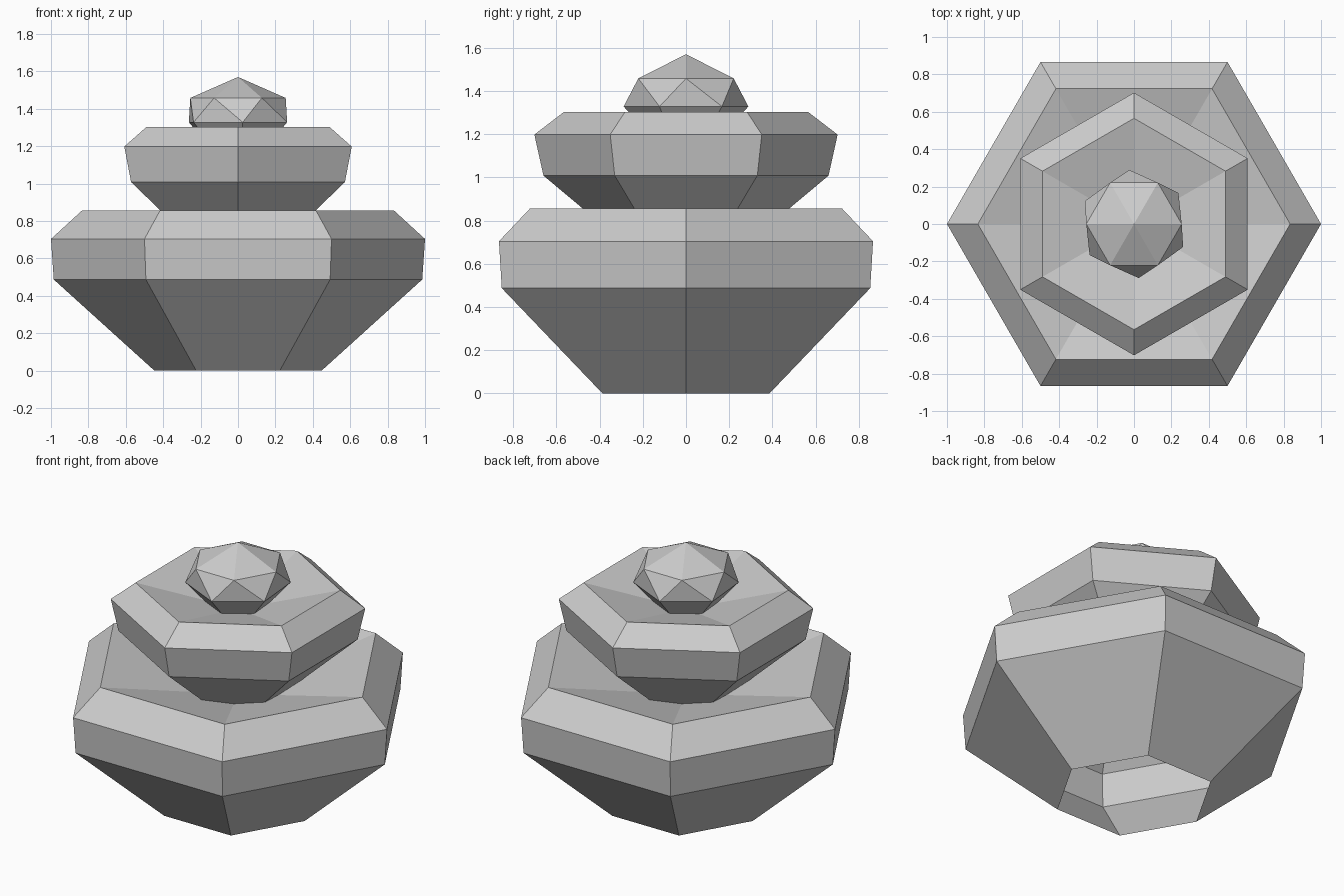
import bpy, bmesh, math

if "Cube" in bpy.data.objects:
    bpy.data.objects.remove(bpy.data.objects["Cube"])

SIDES = 6


def ring(bm, radius, z, angle):
    return [bm.verts.new((radius * math.cos(math.radians(angle) + math.tau * i / SIDES),
                          radius * math.sin(math.radians(angle) + math.tau * i / SIDES), z))
            for i in range(SIDES)]


def finish(bm, name):
    mesh = bpy.data.meshes.new(name)
    bm.to_mesh(mesh)
    bm.free()
    bpy.context.collection.objects.link(bpy.data.objects.new(name, mesh))


def stack(name, profile, tip_z):
    """Six-sided shell through (radius, z, angle) rings, closed at a centre tip."""
    bm = bmesh.new()
    rings = [ring(bm, *p) for p in profile]
    for k in range(len(rings) - 1):
        a, b = rings[k], rings[k + 1]
        twisted = profile[k][2] != profile[k + 1][2]
        for i in range(SIDES):
            j = (i + 1) % SIDES
            if twisted:
                bm.faces.new((a[i], b[j], b[i]))
                bm.faces.new((a[i], a[j], b[j]))
            else:
                bm.faces.new((a[i], a[j], b[j], b[i]))
    tip = bm.verts.new((0, 0, tip_z))
    for i in range(SIDES):
        bm.faces.new((rings[-1][i], rings[-1][(i + 1) % SIDES], tip))
    finish(bm, name)


# Large lower tier: open base, flared wall, bevelled rim, dished top
stack("lower_tier", [(.447, 0, 0), (.985, .487, 0), (1, .704, 0), (.835, .855, 0)], .65)

# Middle tier, turned by half a side
stack("middle_tier", [(.31, .715, 30), (.66, 1.008, 30), (.702, 1.198, 30), (.565, 1.303, 30)], 1.168)

# Faceted bud with a twisted triangle band and pointed top
stack("top_bud", [(.165, 1.195, 35), (.29, 1.328, 35), (.255, 1.458, 0)], 1.57)
